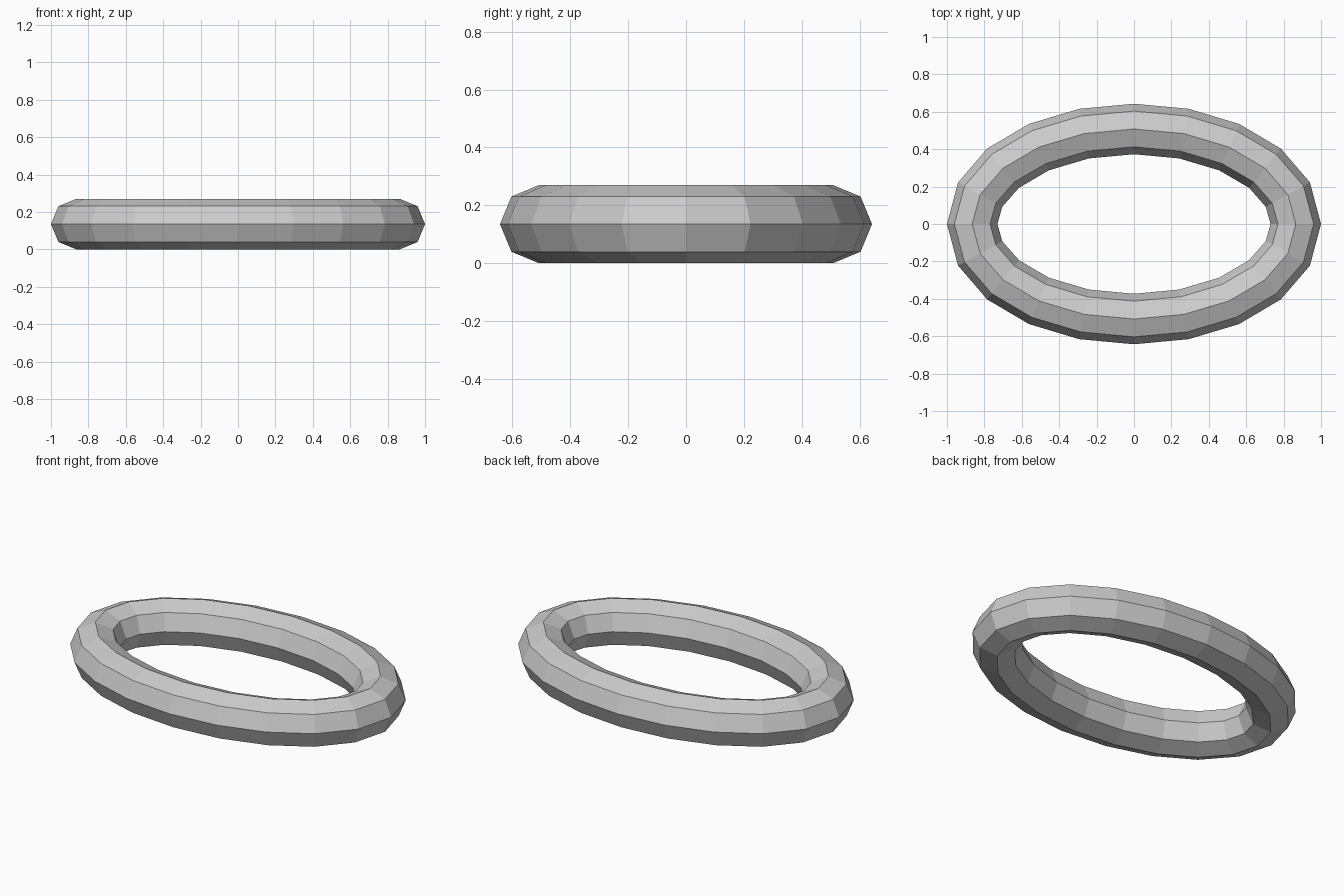
import bpy, bmesh
from math import sin, cos, pi
from mathutils import Vector

if "Cube" in bpy.data.objects:
    bpy.data.objects.remove(bpy.data.objects["Cube"])

A, B, R = 0.865, 0.508, 0.135   # centreline half-axes and tube radius
SEGMENTS, SIDES = 20, 8

bm = bmesh.new()

# Octagonal sections swept square to the oval centreline
rings = []
for i in range(SEGMENTS):
    t = 2 * pi * i / SEGMENTS
    centre = Vector((A * cos(t), B * sin(t), R))
    outward = Vector((cos(t) / A, sin(t) / B, 0)).normalized()
    ring = []
    for j in range(SIDES):
        p = 2 * pi * j / SIDES
        ring.append(bm.verts.new(centre + outward * R * cos(p) + Vector((0, 0, R * sin(p)))))
    rings.append(ring)

# Flat quads bridging neighbouring sections
for i in range(SEGMENTS):
    a, b = rings[i], rings[(i + 1) % SEGMENTS]
    for j in range(SIDES):
        k = (j + 1) % SIDES
        bm.faces.new((a[j], b[j], b[k], a[k]))
bmesh.ops.recalc_face_normals(bm, faces=bm.faces)

mesh = bpy.data.meshes.new("oval_ring")
bm.to_mesh(mesh)
bm.free()
bpy.context.collection.objects.link(bpy.data.objects.new("oval_ring", mesh))
